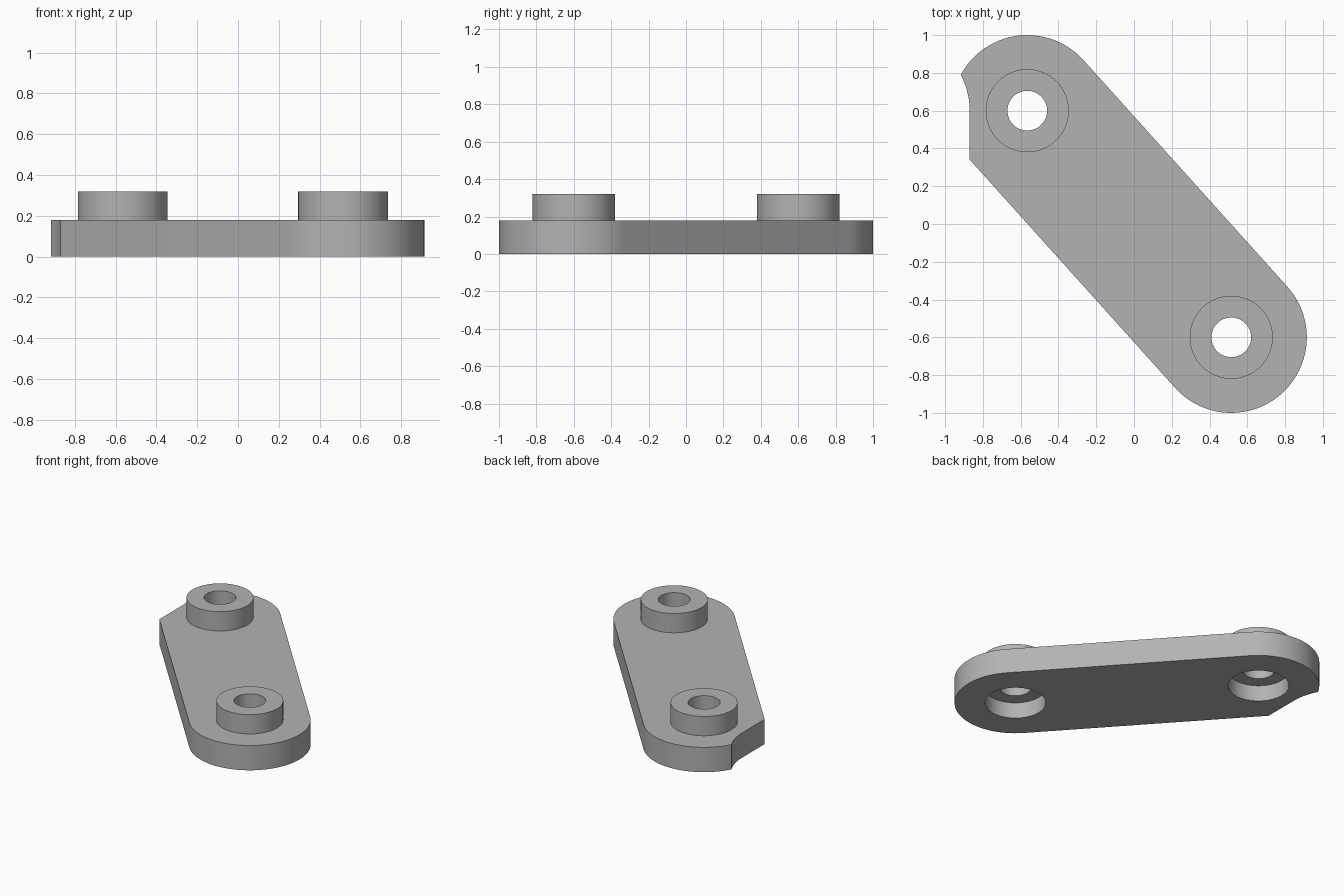
import bpy, bmesh
from math import pi, sin, cos, atan2, acos
from mathutils import Vector

cube = bpy.data.objects.get("Cube")
if cube:
    bpy.data.objects.remove(cube, do_unlink=True)

SEG = 64
END_R, BOSS_R, BORE_R, HOLE_R = 0.4, 0.22, 0.2, 0.105
PLATE_H, BOSS_H, BORE_H = 0.18, 0.32, 0.115
BACK, FRONT = Vector((-0.565, 0.6)), Vector((0.515, -0.6))

grey = bpy.data.materials.new("light grey")
grey.use_nodes = True
colour = (0.45, 0.45, 0.45, 1)
grey.diffuse_color = colour
grey.node_tree.nodes["Principled BSDF"].inputs["Base Color"].default_value = colour


def make_object(name, bm):
    bmesh.ops.recalc_face_normals(bm, faces=bm.faces)
    mesh = bpy.data.meshes.new(name)
    bm.to_mesh(mesh)
    bm.free()
    mesh.materials.append(grey)
    obj = bpy.data.objects.new(name, mesh)
    bpy.context.collection.objects.link(obj)
    return obj


def arc(centre, radius, start, end, steps):
    angles = [start + (end - start) * i / steps for i in range(steps + 1)]
    return [centre + radius * Vector((cos(a), sin(a))) for a in angles]


def prism(name, outline, z0, z1):
    bm = bmesh.new()
    base = bm.faces.new([bm.verts.new((p.x, p.y, z0)) for p in outline])
    top = bmesh.ops.extrude_face_region(bm, geom=[base])["geom"]
    verts = [g for g in top if isinstance(g, bmesh.types.BMVert)]
    bmesh.ops.translate(bm, vec=(0, 0, z1 - z0), verts=verts)
    return make_object(name, bm)


def disc(name, centre, radius, z0, z1):
    return prism(name, arc(centre, radius, 0, 2 * pi, SEG)[:-1], z0, z1)


def shade(obj):
    bpy.ops.object.select_all(action="DESELECT")
    obj.select_set(True)
    bpy.context.view_layer.objects.active = obj
    bpy.ops.object.shade_smooth_by_angle(angle=pi / 6)


def cut(target, cutter):
    cutter.hide_render = True
    mod = target.modifiers.new("cut", "BOOLEAN")
    mod.operation, mod.solver, mod.object = "DIFFERENCE", "EXACT", cutter
    bpy.context.view_layer.objects.active = target
    bpy.ops.object.modifier_apply(modifier=mod.name)
    bpy.data.objects.remove(cutter, do_unlink=True)


# Plate outline: two round ends joined by tangents, with a notch in one end
along = (FRONT - BACK).normalized()
normal = Vector((-along.y, along.x))
side = atan2(normal.y, normal.x)
notch = Vector((-1.27, BACK.y))
half = acos((BACK.x - notch.x) / 2 / END_R)
notch_x = notch.x + END_R
flat_end = Vector((notch_x, (BACK.dot(normal) - END_R - notch_x * normal.x) / normal.y))
outline = (arc(FRONT, END_R, side - pi, side, 40)
           + arc(BACK, END_R, side, pi - half, 28)
           + arc(notch, END_R, half, 0, 10)[1:] + [flat_end])
plate = prism("plate", outline, 0, PLATE_H)

# Stepped holes: a wide bore from below and a narrow hole through the top
for centre in (BACK, FRONT):
    cut(plate, disc("bore_cutter", centre, BORE_R, -0.1, BORE_H))
    cut(plate, disc("hole_cutter", centre, HOLE_R, -0.1, BOSS_H))
shade(plate)

# Raised collars around both holes
for name, centre in (("back_collar", BACK), ("front_collar", FRONT)):
    bm = bmesh.new()
    rings = []
    for r, z in ((HOLE_R, PLATE_H), (HOLE_R, BOSS_H), (BOSS_R, BOSS_H), (BOSS_R, PLATE_H)):
        rings.append([bm.verts.new((p.x, p.y, z)) for p in arc(centre, r, 0, 2 * pi, SEG)[:-1]])
    for low, high in zip(rings, rings[1:]):
        for i in range(SEG):
            j = (i + 1) % SEG
            bm.faces.new((low[i], low[j], high[j], high[i]))
    shade(make_object(name, bm))
